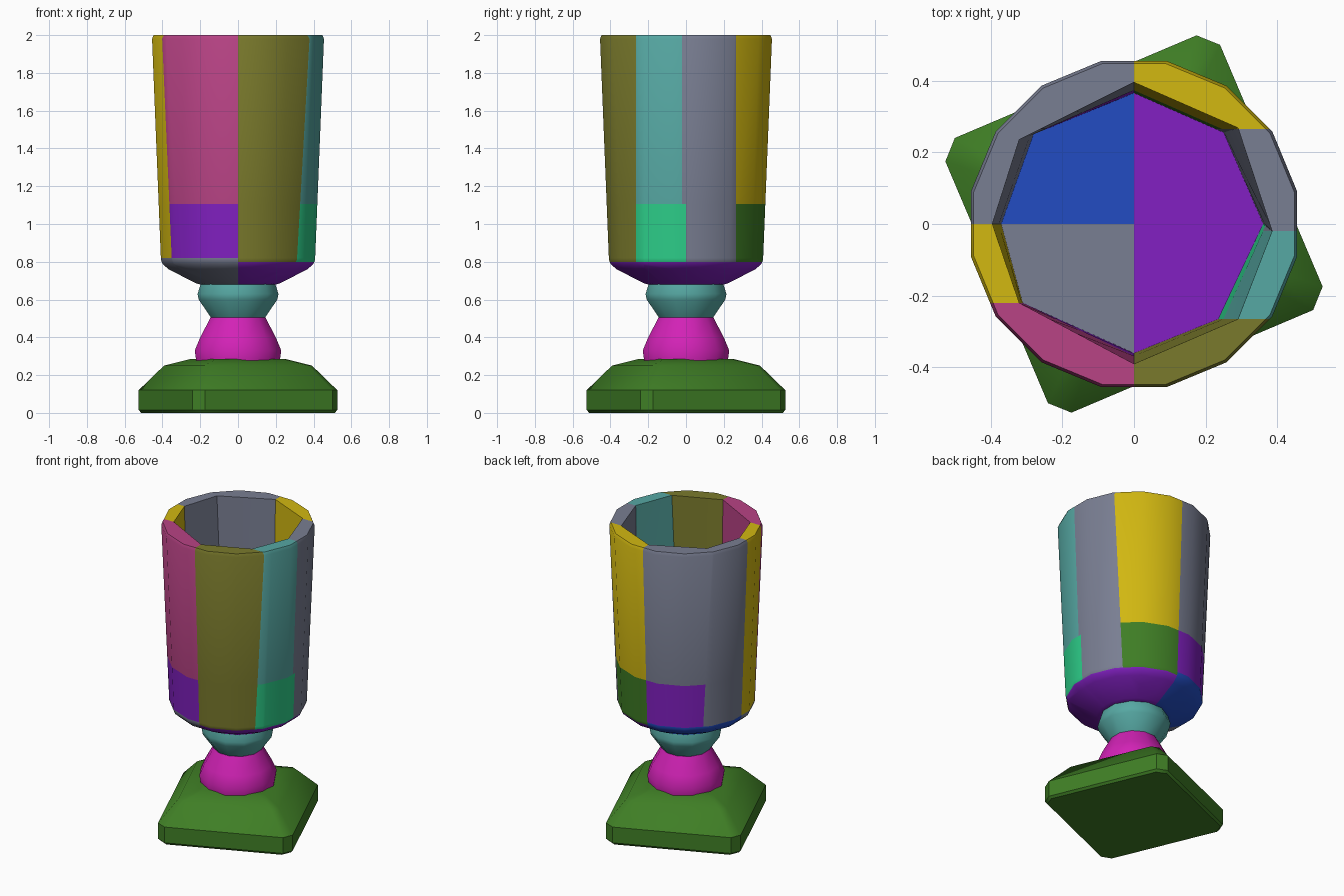
import bpy, bmesh, math
from mathutils import Vector, Matrix

old = bpy.data.objects.get("Cube")
if old:
    bpy.data.objects.remove(old, do_unlink=True)


def lin(v):
    v /= 255
    return v / 12.92 if v < 0.04045 else ((v + 0.055) / 1.055) ** 2.4


# Flat colours
PALETTE = {
    "slate_grey": (121, 126, 146), "yellow": (210, 184, 17), "rose": (184, 67, 133),
    "olive": (122, 122, 44), "teal": (86, 168, 163), "mint": (45, 207, 138),
    "green": (63, 126, 37), "purple": (130, 32, 194), "blue": (34, 76, 194),
    "magenta": (210, 34, 182),
}
MATS = {}
for key, rgb in PALETTE.items():
    m = bpy.data.materials.new(key)
    m.use_nodes = True
    col = (*[lin(c) for c in rgb], 1)
    m.diffuse_color = col
    m.node_tree.nodes["Principled BSDF"].inputs["Base Color"].default_value = col
    MATS[key] = m
NAMES = list(PALETTE)


def circle(r, z, n, off=0.5):
    r /= math.cos(math.pi / n)
    return [Vector((r * math.cos(math.tau * (i + off) / n),
                    r * math.sin(math.tau * (i + off) / n), z)) for i in range(n)]


def loft(rings):
    """Skin a stack of equal rings and cap both ends."""
    bm = bmesh.new()
    loops = [[bm.verts.new(p) for p in ring] for ring in rings]
    n = len(loops[0])
    for a, b in zip(loops, loops[1:]):
        for i in range(n):
            j = (i + 1) % n
            bm.faces.new((a[i], a[j], b[j], b[i]))
    bm.faces.new(loops[0][::-1])
    bm.faces.new(loops[-1])
    bmesh.ops.recalc_face_normals(bm, faces=bm.faces)
    return bm


def finish(bm, name, rule):
    """Colour faces by the rule, shade smooth below the sharp angle, and link."""
    me = bpy.data.meshes.new(name)
    used = []
    for f in bm.faces:
        key = rule(f.calc_center_median())
        if key not in used:
            used.append(key)
            me.materials.append(MATS[key])
        f.material_index = used.index(key)
        f.smooth = True
    bm.to_mesh(me)
    bm.free()
    me.set_sharp_from_angle(angle=math.radians(35))
    ob = bpy.data.objects.new(name, me)
    bpy.context.scene.collection.objects.link(ob)
    return ob


# Base: turned square with clipped corners
def square(h, z):
    c = h * 0.12
    turn = Matrix.Rotation(math.radians(23), 3, 'Z')
    pts = []
    for k in range(4):
        spin = turn @ Matrix.Rotation(k * math.pi / 2, 3, 'Z')
        pts += [spin @ Vector((h, h - c, z)), spin @ Vector((h - c, h, z))]
    return pts


base = [(0.405, 0), (0.416, 0.015), (0.416, 0.12), (0.31, 0.25), (0.2, 0.285)]
finish(loft([square(h, z) for h, z in base]), "base", lambda c: "green")

# Stem: lower bell and upper knot
bell = [(0.22, 0.27), (0.229, 0.33), (0.2, 0.4), (0.145, 0.505)]
finish(loft([circle(r, z, 12) for r, z in bell]), "stem_bell", lambda c: "magenta")
knot = [(0.14, 0.5), (0.208, 0.6), (0.214, 0.63), (0.195, 0.69)]
finish(loft([circle(r, z, 12) for r, z in knot]), "stem_knot", lambda c: "teal")


# Cup: round outside, eight-sided hollow inside
def hollow(corners, z):
    pts = []
    for i, (x, y) in enumerate(corners):
        nx, ny = corners[(i + 1) % 8]
        pts += [Vector((x, y, z)), Vector(((x + nx) / 2, (y + ny) / 2, z))]
    return pts


mouth = [(0.385, -0.02), (0.29, 0.268), (0, 0.395), (-0.32, 0.235),
         (-0.395, 0), (-0.32, -0.22), (0, -0.39), (0.29, -0.265)]
floor = [(0.36, 0), (0.25, 0.255), (0, 0.365), (-0.28, 0.25),
         (-0.37, 0), (-0.31, -0.22), (0, -0.36), (0.235, -0.265)]
outside = [(0.2, 0.68), (0.225, 0.687), (0.37, 0.762), (0.4, 0.79),
           (0.408, 0.81), (0.455, 1.98), (0.447, 2.0)]
cup = loft([circle(r, z, 16) for r, z in outside]
           + [hollow(mouth, 2.0), hollow(floor, 0.79)])

# Seams between the colour panels
SPLIT = 1.105
cuts = [((0, 0, z), (0, 0, 1)) for z in (0.8, 0.82, SPLIT)]
cuts += [((0, y, 0), (0, 1, 0)) for y in (0.265, 0, -0.02, -0.22, -0.265)]
cuts += [((0, 0, 0), (1, 0, 0))]
for co, no in cuts:
    bmesh.ops.bisect_plane(cup, geom=cup.verts[:] + cup.edges[:] + cup.faces[:],
                           dist=1e-5, plane_co=co, plane_no=no)


def cup_colour(c):
    right = c.x > 0
    if c.z < (0.8 if right else 0.82):
        return "purple" if right else "blue" if c.y > 0 else "slate_grey"
    low = c.z < SPLIT
    if right:
        if c.y > 0.265:
            return "green" if low else "yellow"
        if c.y > (0 if low else -0.02):
            return "slate_grey"
        if c.y > -0.265:
            return "mint" if low else "teal"
        return "olive"
    if c.y > 0:
        return "purple" if low and c.y > 0.265 else "slate_grey"
    if c.y > -0.22:
        return "yellow"
    return "purple" if low else "rose"


finish(cup, "cup", cup_colour)
